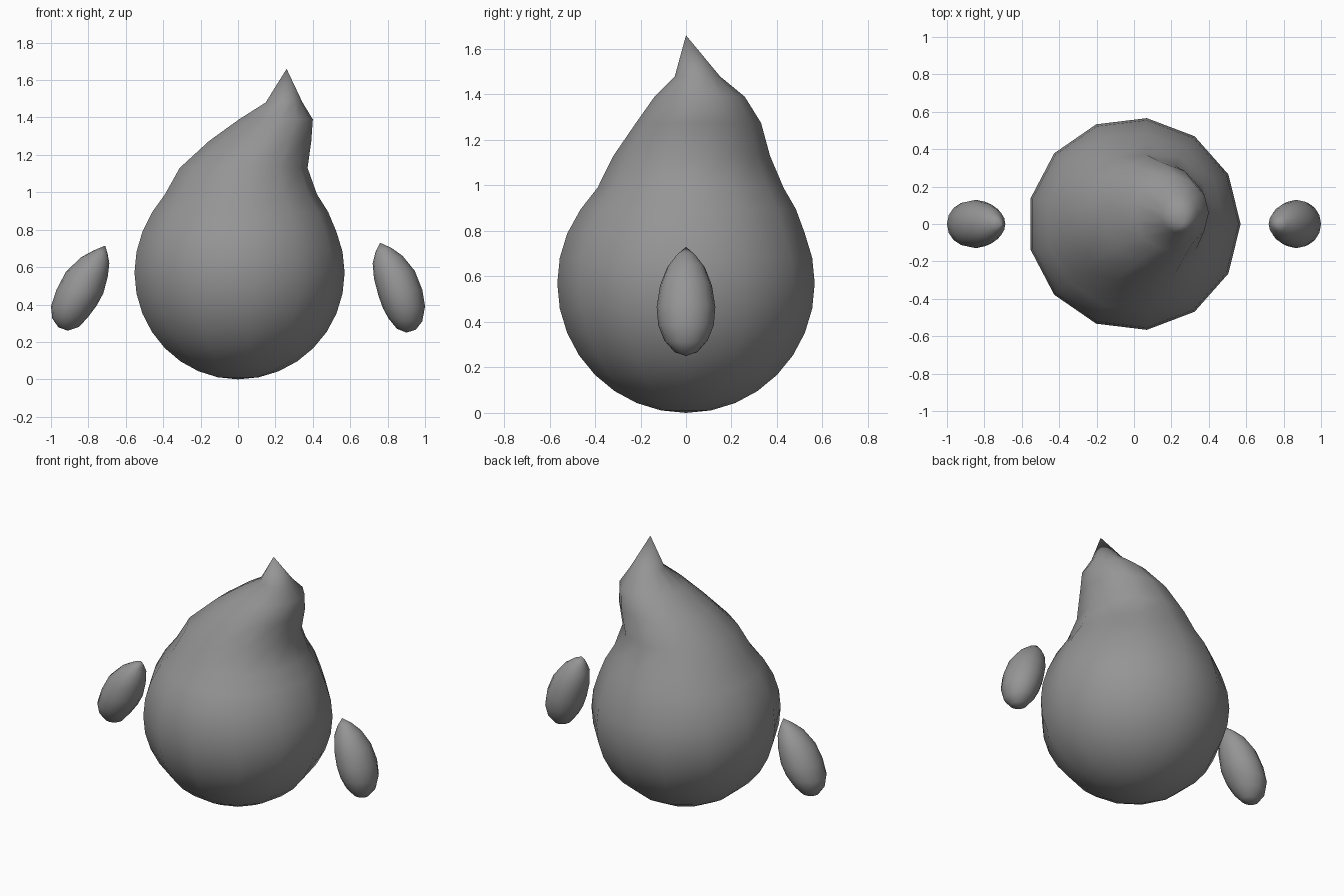
import bpy, bmesh, math

if "Cube" in bpy.data.objects:
    bpy.data.objects.remove(bpy.data.objects["Cube"])

grey = bpy.data.materials.new("mid grey")
grey.diffuse_color = (0.3, 0.3, 0.3, 1)
grey.use_nodes = True
grey.node_tree.nodes["Principled BSDF"].inputs["Base Color"].default_value = grey.diffuse_color


def loft(name, bottom, rings, tip, sides):
    """Skin closed rings (centre, half-axis u, half-axis v) between two poles."""
    bm = bmesh.new()
    loops = []
    for (cx, cy, cz), (ux, uz), v in rings:
        loop = []
        for i in range(sides):
            a = 2 * math.pi * i / sides
            c, s = math.cos(a), math.sin(a)
            loop.append(bm.verts.new((cx + ux * c, cy + v * s, cz + uz * c)))
        loops.append(loop)
    low, top = bm.verts.new(bottom), bm.verts.new(tip)
    for i in range(sides):
        j = (i + 1) % sides
        bm.faces.new((low, loops[0][j], loops[0][i]))
        bm.faces.new((top, loops[-1][i], loops[-1][j]))
        for a, b in zip(loops, loops[1:]):
            bm.faces.new((a[i], a[j], b[j], b[i]))
    bmesh.ops.recalc_face_normals(bm, faces=bm.faces)
    mesh = bpy.data.meshes.new(name)
    bm.to_mesh(mesh)
    bm.free()
    mesh.materials.append(grey)
    mesh.shade_smooth()
    obj = bpy.data.objects.new(name, mesh)
    bpy.context.collection.objects.link(obj)
    return obj


# Body: a ball below, drawn out into a leaning droplet tip
R = 0.57
body = []
for k in range(1, 11):
    a = math.pi * k / 16
    r = R * math.sin(a)
    body.append(((0, 0, R - R * math.cos(a)), (r, 0), r))
for x, y, z, r in ((0.005, 0.01, 0.895, 0.477), (0.01, 0.02, 0.99, 0.412),
                   (0.025, 0.025, 1.13, 0.347), (0.115, 0.055, 1.275, 0.277),
                   (0.2, 0.06, 1.39, 0.2), (0.245, 0.05, 1.48, 0.1)):
    body.append(((x, y, z), (r, 0), r))
loft("body", (0, 0, 0), body, (0.26, 0, 1.66), 13)


# Arms: each ring spans an inner and an outer outline point, with a depth
def arm(name, side, bottom, spans, tip):
    rings = []
    for xi, zi, xo, zo, depth in spans:
        rings.append(((side * (xi + xo) / 2, 0, (zi + zo) / 2),
                      (side * (xo - xi) / 2, (zo - zi) / 2), depth))
    loft(name, (side * bottom[0], 0, bottom[1]), rings, (side * tip[0], 0, tip[1]), 16)


arm("right_arm", 1, (0.90, 0.25),
    ((0.85, 0.27, 0.95, 0.265, 0.05), (0.805, 0.325, 0.985, 0.31, 0.095),
     (0.775, 0.38, 1.0, 0.39, 0.122), (0.75, 0.45, 0.985, 0.48, 0.129),
     (0.727, 0.54, 0.945, 0.58, 0.114), (0.72, 0.62, 0.88, 0.66, 0.083),
     (0.735, 0.68, 0.82, 0.703, 0.043)), (0.76, 0.73))
arm("left_arm", -1, (0.91, 0.26),
    ((0.85, 0.28, 0.96, 0.278, 0.05), (0.80, 0.335, 0.993, 0.325, 0.095),
     (0.755, 0.395, 1.0, 0.39, 0.122), (0.72, 0.46, 0.97, 0.48, 0.129),
     (0.696, 0.55, 0.92, 0.575, 0.114), (0.688, 0.62, 0.84, 0.652, 0.083),
     (0.697, 0.67, 0.77, 0.69, 0.043)), (0.71, 0.715))
